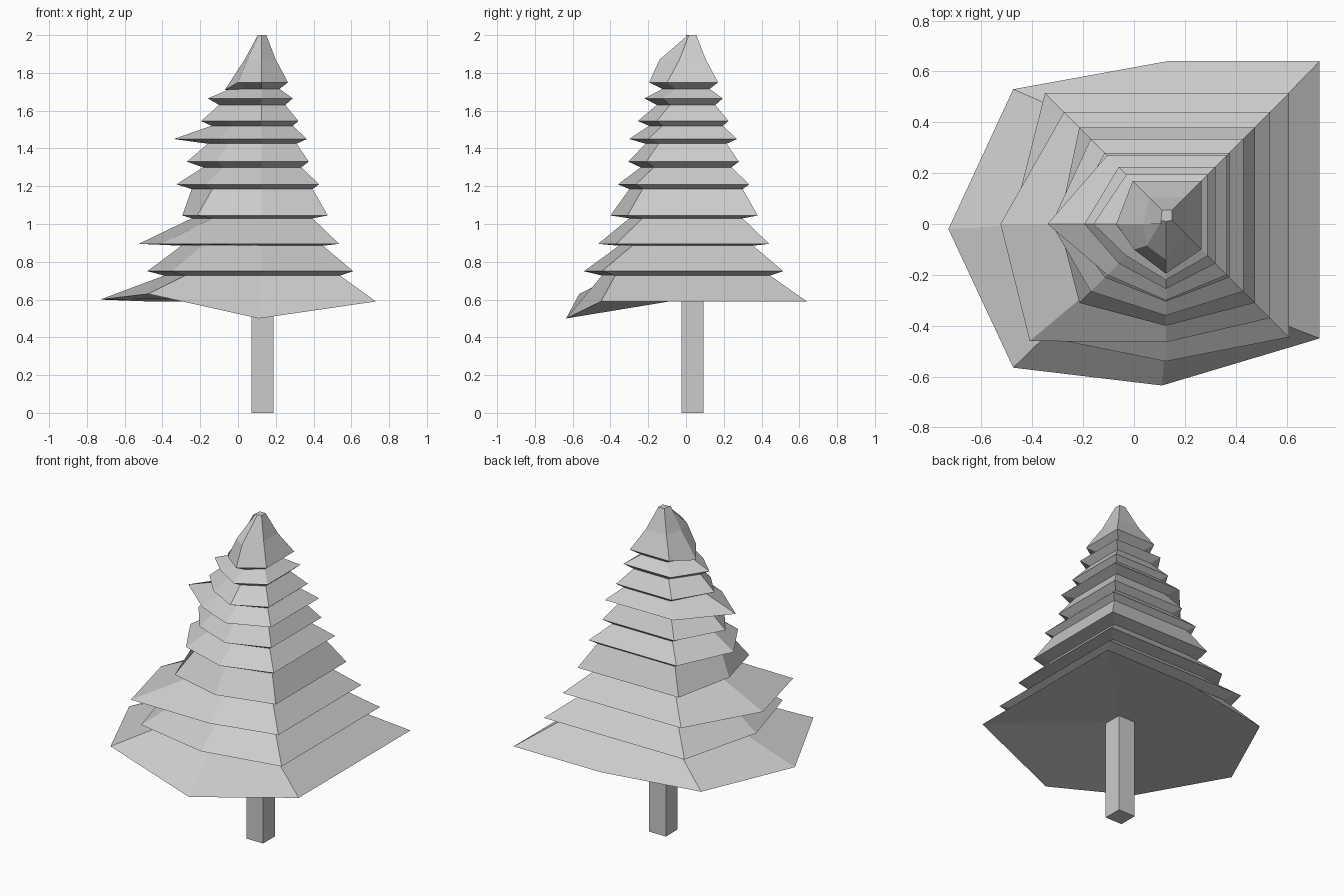
import bpy, bmesh

if "Cube" in bpy.data.objects:
    bpy.data.objects.remove(bpy.data.objects["Cube"])

CX, CY = 0.13, 0.035


def make_object(name, bm):
    bmesh.ops.recalc_face_normals(bm, faces=bm.faces)
    me = bpy.data.meshes.new(name)
    bm.to_mesh(me)
    bm.free()
    ob = bpy.data.objects.new(name, me)
    bpy.context.collection.objects.link(ob)
    return ob


# square ring with a bulged front midpoint and left midpoint
def ring(h, z, left, front, corner=None, zl=None):
    fl = corner or (CX - h, CY - h)
    zl = z if zl is None else zl
    return [(CX + h, CY - h, z), (CX + h, CY, z), (CX + h, CY + h, z),
            (CX, CY + h, z), (CX - h, CY + h, z), (left, 0.0, zl),
            (fl[0], fl[1], z), (CX - 0.005, front, z)]


# trunk
bm = bmesh.new()
bmesh.ops.create_cube(bm, size=1)
for v in bm.verts:
    v.co = (CX + v.co.x * 0.115, CY + v.co.y * 0.115, 0.33 + v.co.z * 0.66)
make_object("trunk", bm)

# tiers, top down: rim half width, rim z, left x, front y, inner half width, inner z
tiers = [
    (0.135, 1.75, -0.07, -0.195, 0.090, 1.715),
    (0.160, 1.665, -0.16, -0.22, 0.120, 1.63),
    (0.190, 1.545, -0.195, -0.255, 0.160, 1.52),
    (0.235, 1.45, -0.34, -0.30, 0.180, 1.425),
    (0.245, 1.33, -0.27, -0.305, 0.205, 1.30),
    (0.300, 1.21, -0.325, -0.36, 0.265, 1.185),
    (0.345, 1.045, -0.295, -0.40, 0.265, 1.03),
    (0.405, 0.895, -0.525, -0.465, 0.320, 0.885),
    (0.480, 0.75, -0.48, -0.54, 0.410, 0.727),
]
corners = {0: (0.0, -0.10), 7: (-0.41, -0.46)}

rings = [ring(0.02, 2.0, CX - 0.025, CY - 0.025),
         ring(0.07, 1.87, 0.035, -0.14, (0.05, -0.085))]
for i, (h, z, left, front, hi, zi) in enumerate(tiers):
    rings.append(ring(h, z, left, front, corners.get(i), 1.71 if i == 0 else z))
    il = max(CX - hi - 0.11, left + 0.03)
    rings.append(ring(hi, zi, il, max(CY - hi - 0.07, front + 0.03)))

# drooping bottom skirt
rings.append([(0.73, -0.45, 0.59), (0.73, CY, 0.59), (0.73, 0.64, 0.59),
              (0.13, 0.64, 0.59), (-0.475, 0.53, 0.59), (-0.73, -0.02, 0.60),
              (-0.475, -0.565, 0.63), (0.11, -0.635, 0.50)])

bm = bmesh.new()
loops = [[bm.verts.new(p) for p in r] for r in rings]
for a, b in zip(loops, loops[1:]):
    for k in range(8):
        n = (k + 1) % 8
        bm.faces.new((a[k], b[k], b[n], a[n]))
bm.faces.new(loops[0])
hub = bm.verts.new((CX, CY, 0.61))
for k in range(8):
    bm.faces.new((loops[-1][k], hub, loops[-1][(k + 1) % 8]))
make_object("foliage", bm)
